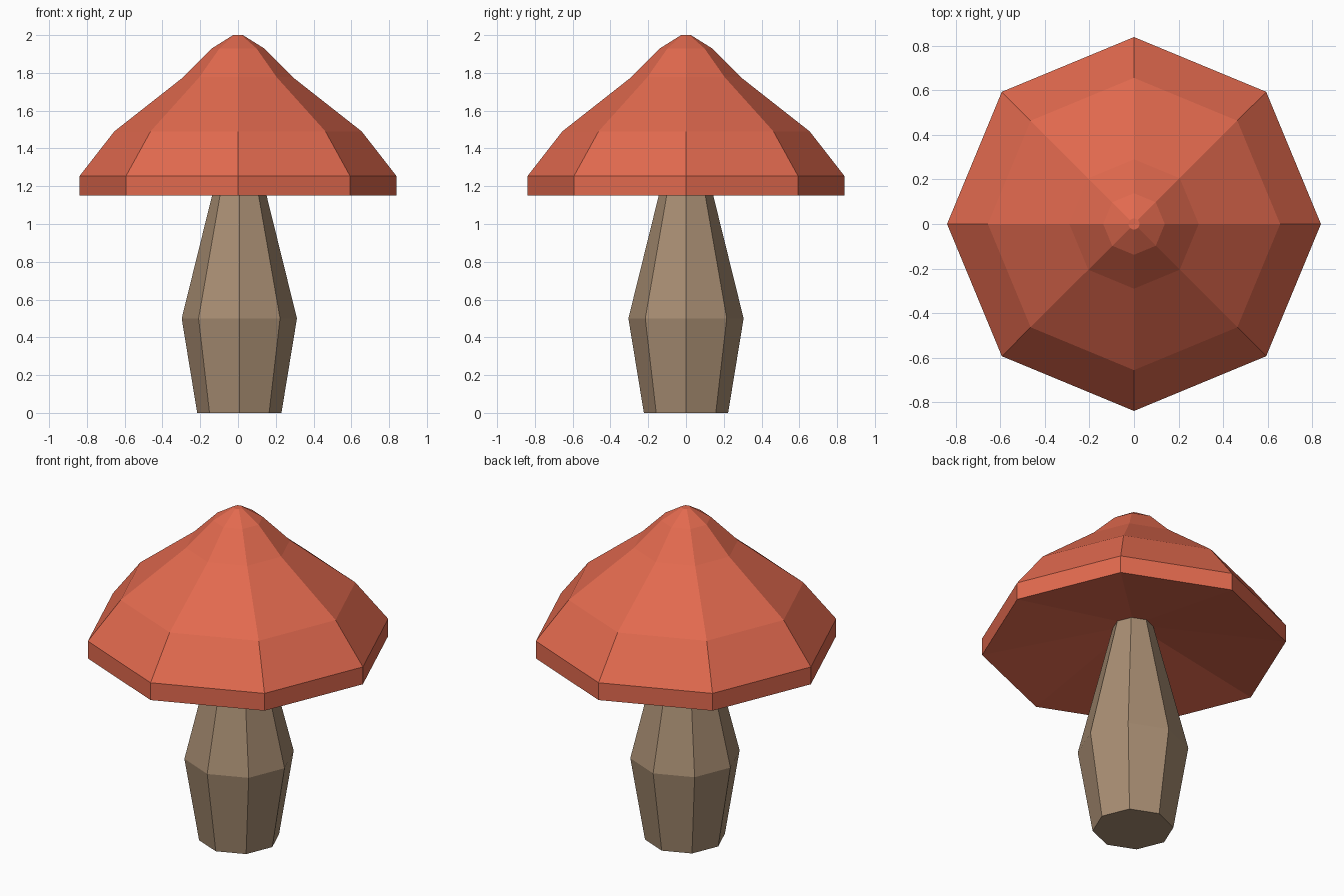
import bpy
import bmesh
from math import cos, sin, tau

SIDES = 8

old = bpy.data.objects.get("Cube")
if old:
    bpy.data.objects.remove(old, do_unlink=True)


def make_material(name, colour):
    mat = bpy.data.materials.new(name)
    mat.use_nodes = True
    mat.diffuse_color = colour
    bsdf = next(n for n in mat.node_tree.nodes if n.type == "BSDF_PRINCIPLED")
    bsdf.inputs["Base Color"].default_value = colour
    bsdf.inputs["Roughness"].default_value = 0.9
    return mat


def lathe(name, profile, material, centre_x=0.0):
    """Stack eight-sided rings (radius, height); radius zero is a point."""
    bm = bmesh.new()
    rings = []
    for radius, z in profile:
        count = SIDES if radius > 0 else 1
        rings.append([bm.verts.new((centre_x + radius * cos(tau * i / SIDES),
                                    radius * sin(tau * i / SIDES), z))
                      for i in range(count)])
    for low, high in zip(rings, rings[1:]):
        for i in range(SIDES):
            j = (i + 1) % SIDES
            if len(low) == 1:
                bm.faces.new((low[0], high[j], high[i]))
            else:
                bm.faces.new((low[i], low[j], high[j], high[i]))
    # Close the open ends
    for ring in (rings[0], rings[-1]):
        if len(ring) > 1:
            bm.faces.new(ring)
    bmesh.ops.recalc_face_normals(bm, faces=bm.faces[:])
    mesh = bpy.data.meshes.new(name)
    bm.to_mesh(mesh)
    bm.free()
    mesh.materials.append(material)
    obj = bpy.data.objects.new(name, mesh)
    bpy.context.collection.objects.link(obj)
    return obj


cap_red = make_material("cap red", (0.76, 0.143, 0.077, 1))
stem_tan = make_material("stem tan", (0.39, 0.268, 0.17, 1))

# Cap: hollow conical underside, upright rim, bell-shaped top
lathe("mushroom_cap",
      [(0, 1.30), (0.838, 1.15), (0.838, 1.255), (0.655, 1.49),
       (0.29, 1.777), (0.138, 1.93), (0.026, 2.0)], cap_red)

# Stem: swollen below the middle, tapering up into the cap
lathe("mushroom_stem",
      [(0.223, 0), (0.305, 0.5), (0.105, 1.31)], stem_tan, centre_x=0.007)
